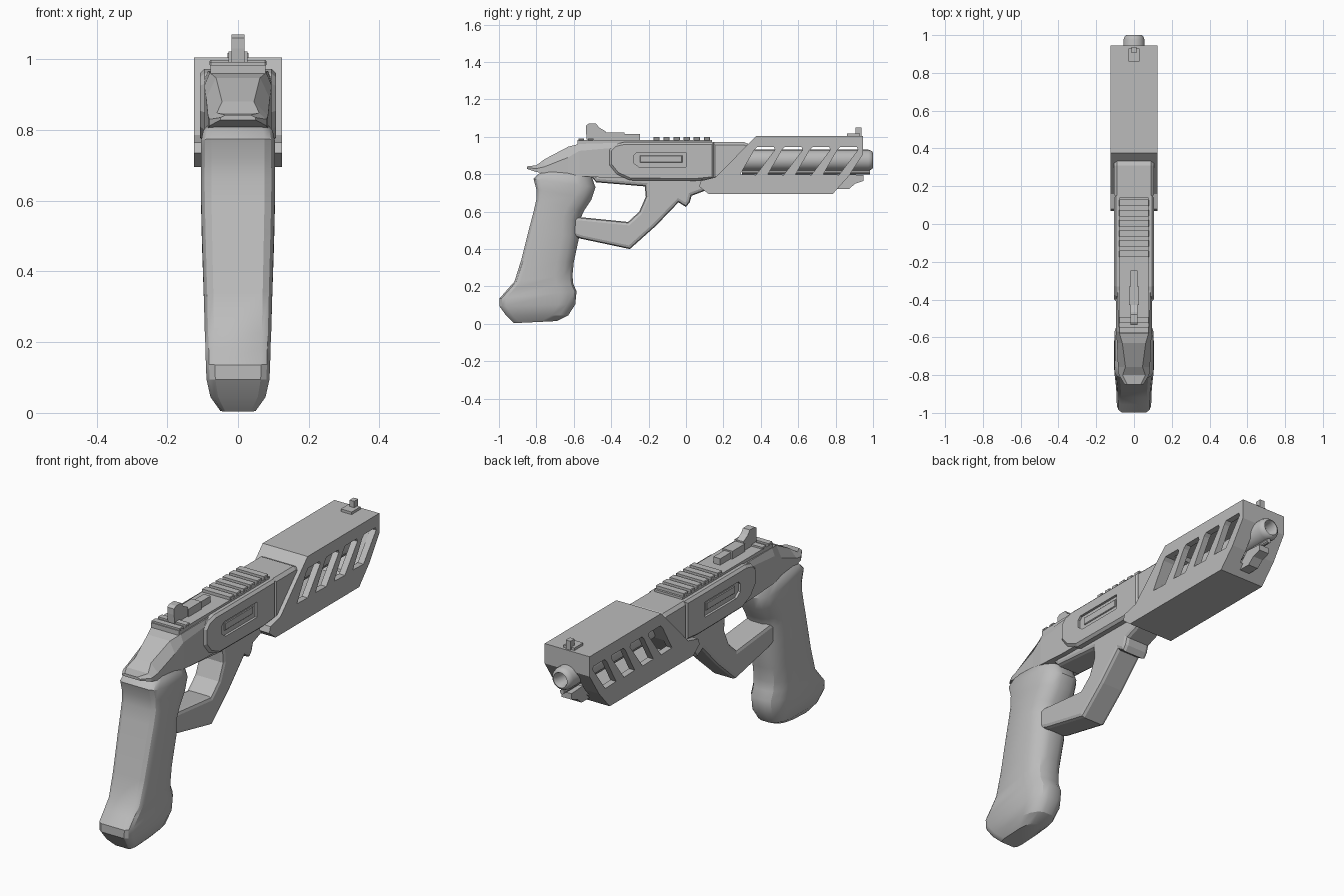
import bpy, bmesh, math
from mathutils import Vector, Matrix

if "Cube" in bpy.data.objects:
    bpy.data.objects.remove(bpy.data.objects["Cube"])

grey = bpy.data.materials.new("gunmetal_grey")
grey.diffuse_color = (0.5, 0.5, 0.5, 1)
grey.use_nodes = True
grey.node_tree.nodes["Principled BSDF"].inputs["Base Color"].default_value = grey.diffuse_color


def finish(name, bm, smooth=None):
    bmesh.ops.recalc_face_normals(bm, faces=bm.faces)
    me = bpy.data.meshes.new(name)
    for f in bm.faces:
        f.smooth = smooth is not None
    bm.to_mesh(me)
    bm.free()
    if smooth is not None:
        me.set_sharp_from_angle(angle=math.radians(smooth))
    me.materials.append(grey)
    ob = bpy.data.objects.new(name, me)
    bpy.context.collection.objects.link(ob)
    return ob


def plate(name, pts, x0, x1, bevel=0.0, seg=1):
    """Side profile (y, z) extruded from x0 to x1, with optional bevelled rims."""
    bm = bmesh.new()
    f = bm.faces.new([bm.verts.new((x0, y, z)) for y, z in pts])
    r = bmesh.ops.extrude_face_region(bm, geom=[f])
    vs = [v for v in r["geom"] if isinstance(v, bmesh.types.BMVert)]
    bmesh.ops.translate(bm, verts=vs, vec=(x1 - x0, 0, 0))
    bmesh.ops.recalc_face_normals(bm, faces=bm.faces)
    if bevel:
        rim = [e for e in bm.edges if abs(e.verts[0].co.x - e.verts[1].co.x) < 1e-5]
        bmesh.ops.bevel(bm, geom=rim, offset=bevel, segments=seg, profile=0.5,
                        affect='EDGES', clamp_overlap=True)
    return finish(name, bm)


def block(name, w, y0, y1, z0, z1, bevel=0.0):
    return plate(name, [(y0, z0), (y1, z0), (y1, z1), (y0, z1)], -w, w, bevel)


def loft(name, rings, smooth=None):
    bm = bmesh.new()
    rows = [[bm.verts.new(p) for p in r] for r in rings]
    n = len(rows[0])
    for a, b in zip(rows, rows[1:]):
        for i in range(n):
            j = (i + 1) % n
            bm.faces.new((a[i], a[j], b[j], b[i]))
    bm.faces.new(rows[0])
    bm.faces.new(rows[-1])
    return finish(name, bm, smooth)


def cut(ob, cutters):
    for c in cutters:
        c.hide_render = True
        m = ob.modifiers.new("cut", 'BOOLEAN')
        m.operation, m.solver, m.object = 'DIFFERENCE', 'EXACT', c
    dg = bpy.context.evaluated_depsgraph_get()
    me = bpy.data.meshes.new_from_object(ob.evaluated_get(dg))
    ob.modifiers.clear()
    ob.data = me
    for c in cutters:
        bpy.data.objects.remove(c)


def lathe(name, prof, z, sides=24):
    """Revolve (y, radius) pairs about an axis parallel to y."""
    rings = [[(r * math.cos(2 * math.pi * i / sides), y, z + r * math.sin(2 * math.pi * i / sides))
              for i in range(sides)] for y, r in prof]
    return loft(name, rings, 35)


# Grip: rings from back point to front point, flat back and rounded front
def grip_ring(yb, zb, yf, zf, w):
    L = math.hypot(yf - yb, zf - zb)
    half = [(0, 0.72), (0.012, 0.9), (0.035, 1), (L - 0.09, 1), (L - 0.045, 0.86),
            (L - 0.012, 0.6), (L, 0.3)]
    sec = [(s, k) for s, k in half] + [(s, -k) for s, k in reversed(half)]
    return [(k * w, yb + (yf - yb) * s / L, zb + (zf - zb) * s / L) for s, k in sec]


loft("grip", [grip_ring(*r) for r in [
    (-.92, .004, -.69, .015, .05), (-.962, .045, -.63, .045, .078),
    (-.997, .094, -.592, .104, .089), (-.997, .136, -.585, .174, .091),
    (-.955, .184, -.603, .215, .092), (-.917, .227, -.607, .26, .094),
    (-.88, .345, -.60, .33, .097), (-.837, .516, -.572, .46, .102),
    (-.815, .60, -.57, .548, .104), (-.80, .665, -.548, .60, .105),
    (-.80, .72, -.505, .666, .104), (-.815, .775, -.484, .73, .104),
    (-.79, .80, -.505, .789, .098), (-.76, .815, -.56, .812, .085)]], 30)


# Receiver core running back into the tapered tang
def core_ring(y, wt, wb, z0, zm, z1):
    return [(-wb, y, z0), (wb, y, z0), (wb, y, zm), (wt, y, z1), (-wt, y, z1), (-wb, y, zm)]


loft("receiver_core", [core_ring(*r) for r in [
    (-.85, .035, .05, .828, .835, .842), (-.80, .06, .08, .812, .83, .848),
    (-.757, .045, .085, .805, .84, .88), (-.63, .062, .09, .80, .89, .947),
    (-.57, .08, .095, .79, .925, .962), (-.40, .085, .095, .78, .94, .967),
    (.20, .085, .095, .78, .94, .967)]])

# Side panels with a recessed slot on each side
panel = plate("receiver_panel", [(-.41, .93), (-.38, .96), (-.33, .972), (.15, .972), (.15, .775),
              (.05, .765), (-.30, .768), (-.37, .80), (-.41, .85)], -.107, .107, .012)
slot = [(-.28, .86), (-.25, .838), (0, .838), (0, .915), (-.265, .915), (-.28, .90)]
cut(panel, [plate("slot_cutter", slot, s * .094, s * .15) for s in (-1, 1)])
for s, side in ((-1, "left"), (1, "right")):
    plate("slot_insert_" + side, [(-.245, .862), (-.02, .862), (-.02, .9), (-.245, .9)],
          s * .09, s * .1, .003)

# Front collar entering the shroud
plate("receiver_collar", [(.14, .972), (.31, .972), (.35, .955), (.30, .88), (.2, .78), (.14, .768)],
      -.105, .105, .015)

# Trigger guard with slanted foregrip
plate("trigger_guard", [(-.62, .575), (-.56, .57), (-.31, .545), (-.25, .60), (-.215, .68),
      (-.22, .735), (-.48, .757), (-.52, .80), (.14, .80), (.11, .715), (.03, .685), (.02, .65),
      (0, .625), (-.04, .65), (-.16, .525), (-.30, .40), (-.56, .455), (-.62, .475)],
      -.07, .07, .018, 2)

# Barrel shroud: hollow, with four slanted openings through both sides
shroud = plate("barrel_shroud", [(.07, .735), (.12, .695), (.785, .695), (.87, .79), (.945, .905),
               (.945, 1.005), (.375, 1.005), (.16, .785), (.08, .765)], -.125, .125)
cutters = [plate("cavity_cutter", [(.22, .735), (.42, .96), (.905, .96), (.905, .91), (.84, .8),
           (.77, .735)], -.093, .093)]
for i in range(4):
    a = .29 + i * .148
    cutters.append(plate("opening_cutter", [(a, .8), (a + .085, .797), (a + .185, .93),
                   (a + .18, .945), (a + .09, .945), (a + .075, .93)], -.2, .2))
# Opening under the muzzle
cutters.append(block("muzzle_cutter", .045, .75, 1.1, .745, .84))
cut(shroud, cutters)

# Barrel with bored muzzle, and the thin rod beneath it
lathe("barrel", [(.2, .056), (.975, .056), (.99, .051), (.998, .044), (1.0, .038), (.985, .032),
                 (.92, .03)], .875)
lathe("cleaning_rod", [(.3, .012), (.985, .012)], .81, 10)

# Front lower lug
plate("front_lug", [(.78, .72), (.87, .72), (.905, .75), (.95, .765), (.95, .795), (.86, .80)],
      -.028, .028)

# Top rail and ribs
block("top_rail", .078, -.58, .14, .955, .983)
for i in range(6):
    y = -.175 + i * .054
    block(f"rail_rib_{i + 1}", .08, y, y + .034, .98, .998, .003)
for i in range(2):
    y = -.575 + i * .05
    block(f"rear_rib_{i + 1}", .08, y, y + .03, .98, .992, .003)

# Rear sight
plate("rear_sight", [(-.53, .98), (-.43, .98), (-.43, 1.03), (-.465, 1.05), (-.48, 1.07),
      (-.52, 1.07), (-.535, 1.06), (-.535, 1.03)], -.019, .019)
block("rear_sight_base", .019, -.44, -.245, .98, 1.015)
block("rear_sight_block", .027, -.43, -.33, .98, 1.022)

# Front sight
block("front_sight_base", .03, .86, .93, 1.0, 1.018)
block("front_sight_post", .013, .905, .937, 1.0, 1.05)
